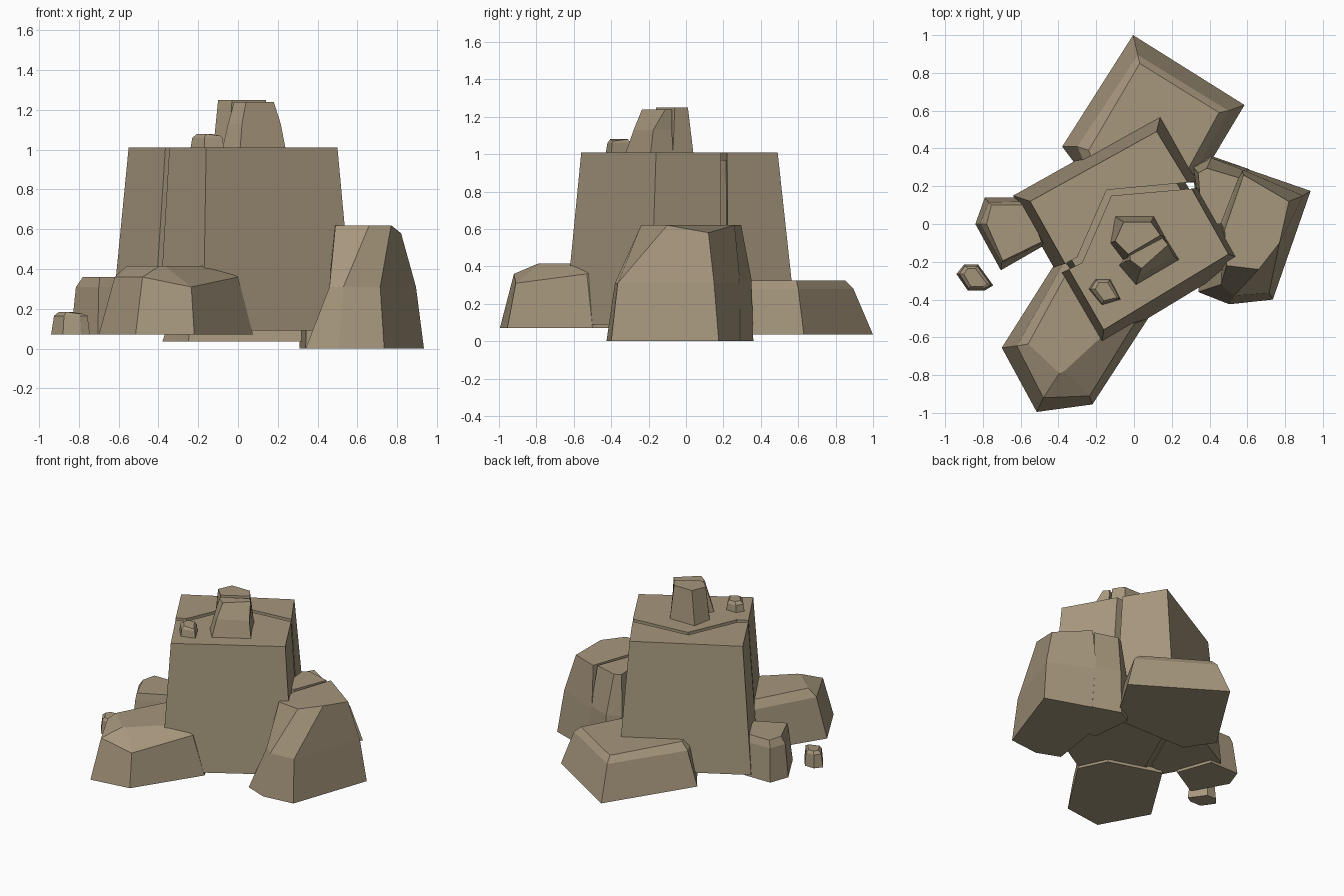
import bpy, bmesh

stone = bpy.data.materials.new("sandstone")
stone.diffuse_color = (0.385, 0.31, 0.205, 1)


def rock(name, *rings):
    """Loft flat-faced stone through (z, outline) rings and cap both ends."""
    bm = bmesh.new()
    loops = []
    for z, pts in rings:
        loops.append([bm.verts.new((p[0], p[1], p[2] if len(p) > 2 else z)) for p in pts])
    for a, b in zip(loops, loops[1:]):
        n = len(a)
        for i in range(n):
            j = (i + 1) % n
            bm.faces.new((a[i], a[j], b[j], b[i]))
    bm.faces.new(loops[0])
    bm.faces.new(loops[-1])
    bmesh.ops.recalc_face_normals(bm, faces=bm.faces[:])
    me = bpy.data.meshes.new(name)
    bm.to_mesh(me)
    bm.free()
    me.materials.append(stone)
    ob = bpy.data.objects.new(name, me)
    bpy.context.collection.objects.link(ob)
    return ob


# Tall central block: two halves split by a crooked crack, with a core inside it
rock("central_block_back",
     (0.09, [(.145, .59), (-.64, .15), (-.425, -.23), (-.30, -.175), (-.145, .18), (.35, .225)]),
     (1.01, [(.12, .49), (-.55, .12), (-.365, -.21), (-.30, -.175), (-.145, .18), (.285, .22)]))
rock("central_block_front",
     (0.09, [(.585, -.19), (.37, .19), (-.12, .15), (-.275, -.205), (-.40, -.265), (-.175, -.65)]),
     (1.01, [(.50, -.16), (.305, .187), (-.12, .15), (-.275, -.205), (-.345, -.24), (-.16, -.56)]))
rock("crack_core",
     (0.10, [(.10, .50), (-.57, .12), (-.16, -.56), (.51, -.17)]),
     (0.97, [(.09, .44), (-.50, .10), (-.15, -.50), (.45, -.15)]))

# Split boulder on the summit
rock("summit_boulder_back",
     (1.0, [(-.10, .04), (.105, .04), (.165, -.07), (-.05, -.20), (-.125, -.10)]),
     (1.25, [(-.055, .01), (.09, .01), (.14, -.06), (-.03, -.16), (-.10, -.09)]))
rock("summit_boulder_front",
     (1.0, [(-.05, -.18), (.165, -.07), (.24, -.19), (.01, -.325), (-.08, -.22)]),
     (1.13, [(-.03, -.17), (.16, -.075), (.215, -.175), (.02, -.28), (-.05, -.20)]),
     (1.24, [(-.02, -.165), (.15, -.075), (.18, -.11), (.04, -.235), (-.02, -.19)]))
rock("summit_pebble",
     (1.0, [(-.24, -.345), (-.205, -.293), (-.125, -.293), (-.07, -.40), (-.17, -.43)]),
     (1.06, [(-.23, -.345), (-.20, -.298), (-.13, -.298), (-.078, -.395), (-.168, -.42)]),
     (1.08, [(-.205, -.345), (-.185, -.31), (-.14, -.31), (-.09, -.39, 1.07), (-.16, -.405)]))

# Front boulder
rock("front_boulder",
     (0.07, [(-.70, -.655), (-.515, -.995), (-.22, -.955), (.075, -.50), (-.02, -.30), (-.40, -.18)]),
     (0.36, [(-.62, -.645), (-.48, -.92), (-.235, -.91, .31), (.0, -.53), (-.08, -.30), (-.37, -.20)]),
     (0.415, [(-.56, -.635), (-.395, -.79), (-.37, -.78), (-.12, -.55), (-.14, -.33), (-.34, -.23)]))

# Tall right boulder, split into a main piece and a back slab
rock("right_boulder_main",
     (0.0, [(.935, .175), (.735, -.40), (.505, -.425), (.34, -.36), (.40, .05), (.56, .305)]),
     (0.31, [(.895, .15), (.715, -.365), (.53, -.38), (.46, -.32), (.47, -.02), (.57, .29)]),
     (0.62, [(.82, .12, .58), (.77, -.10), (.66, -.24), (.49, -.22), (.48, -.03), (.58, .26)]))
rock("right_boulder_back",
     (0.0, [(.41, .36), (.31, .30), (.34, 0), (.45, 0), (.61, .29)]),
     (0.33, [(.41, .35), (.315, .30), (.35, 0), (.45, 0), (.58, .285)]),
     (0.62, [(.385, .295), (.34, .27), (.36, 0), (.46, 0), (.555, .245)]))

# Back boulder
rock("back_boulder",
     (0.035, [(-.005, 1.0), (.585, .63), (.34, .22), (-.25, .22), (-.32, .33), (-.38, .41)]),
     (0.28, [(.02, .895), (.50, .60), (.31, .25), (-.22, .25), (-.27, .34), (-.30, .41)]),
     (0.325, [(.03, .85), (.45, .59), (.28, .28), (-.18, .28), (-.22, .34), (-.24, .39)]))

# Left boulder and loose stone
rock("left_boulder",
     (0.07, [(-.84, 0), (-.79, .14), (-.56, .14), (-.47, -.11), (-.705, -.245)]),
     (0.31, [(-.815, 0), (-.77, .115), (-.56, .12), (-.48, -.10), (-.70, -.205)]),
     (0.36, [(-.78, 0), (-.755, .10), (-.56, .10), (-.49, -.095), (-.695, -.195)]))
rock("loose_stone",
     (0.07, [(-.94, -.265), (-.90, -.215), (-.825, -.215), (-.745, -.325), (-.79, -.352), (-.88, -.352)]),
     (0.165, [(-.925, -.265), (-.895, -.222), (-.83, -.222), (-.757, -.323), (-.795, -.342), (-.875, -.342)]),
     (0.185, [(-.90, -.265), (-.88, -.235), (-.84, -.235), (-.78, -.315, .175), (-.80, -.33, .175), (-.865, -.33)]))
